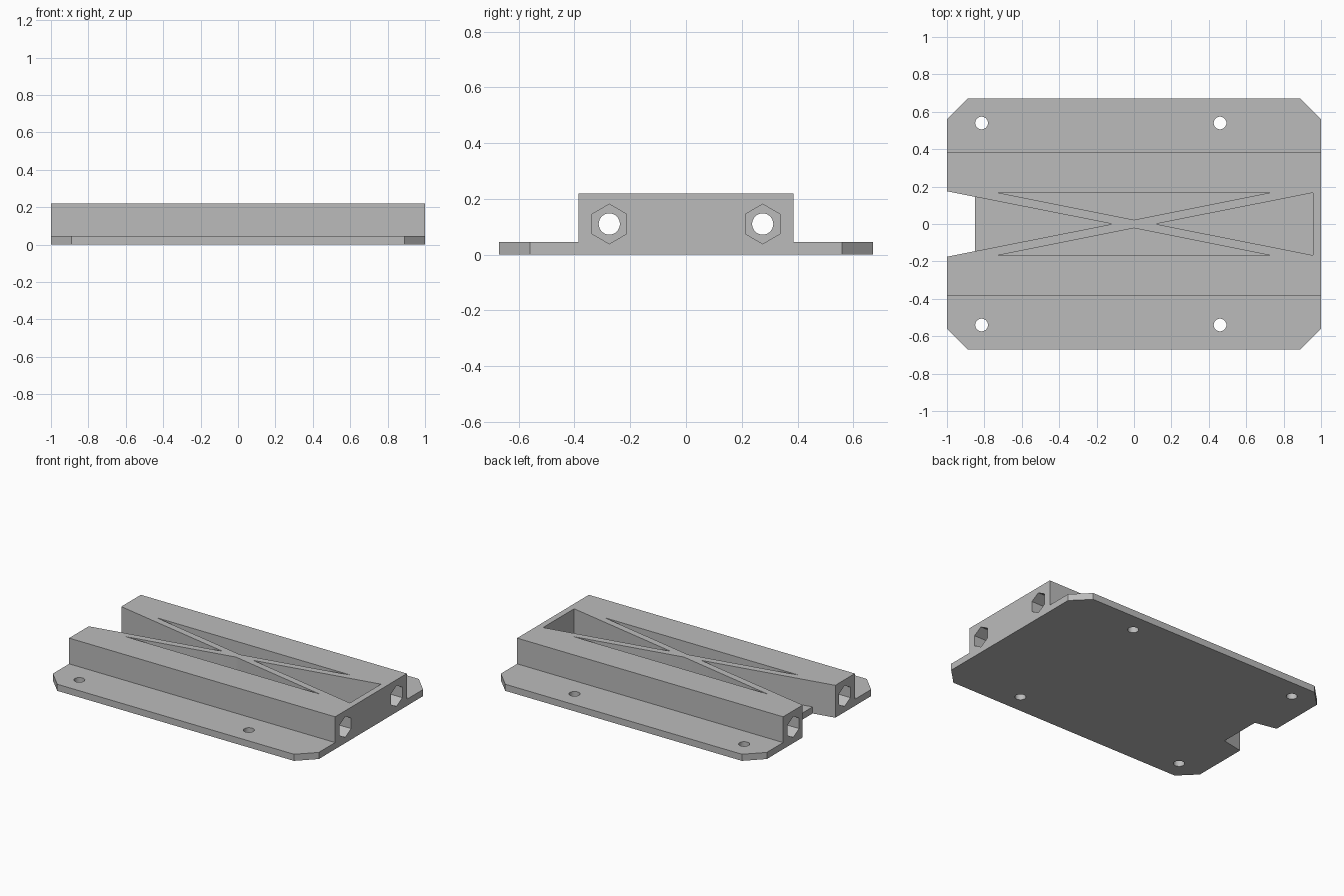
import bpy, math
from mathutils import Matrix, Vector

if "Cube" in bpy.data.objects:
    bpy.data.objects.remove(bpy.data.objects["Cube"])

GREY = (0.5, 0.5, 0.5, 1.0)
grey = bpy.data.materials.new("plain_grey")
grey.use_nodes = True
grey.diffuse_color = GREY
grey.node_tree.nodes["Principled BSDF"].inputs["Base Color"].default_value = GREY

FLOOR, TOP = 0.045, 0.22          # flange thickness, block height
HALF_Y, BLOCK_Y = 0.67, 0.385     # half widths of flange and block
ALONG_X = Matrix(((0, 0, 1), (1, 0, 0), (0, 1, 0))).to_4x4()  # outline in y, z


def prism(name, outline, low, high, turn=Matrix()):
    """Extrude a counter-clockwise outline from low to high."""
    n = len(outline)
    verts = [turn @ Vector((u, v, w)) for w in (low, high) for u, v in outline]
    faces = [list(range(n))[::-1], list(range(n, 2 * n))]
    faces += [(i, (i + 1) % n, (i + 1) % n + n, i + n) for i in range(n)]
    mesh = bpy.data.meshes.new(name)
    mesh.from_pydata(verts, [], faces)
    mesh.materials.append(grey)
    obj = bpy.data.objects.new(name, mesh)
    bpy.context.collection.objects.link(obj)
    return obj


def ring(u, v, radius, sides):
    """Regular polygon with a corner pointing up."""
    steps = [math.pi / 2 + math.tau * i / sides for i in range(sides)]
    return [(u + radius * math.cos(a), v + radius * math.sin(a)) for a in steps]


def flip(points, sx, sy):
    """Mirror an outline, keeping it counter-clockwise."""
    out = [(x * sx, y * sy) for x, y in points]
    return out if sx * sy > 0 else out[::-1]


# Body: block with a flange on each side
section = [(-HALF_Y, 0), (HALF_Y, 0), (HALF_Y, FLOOR), (BLOCK_Y, FLOOR),
           (BLOCK_Y, TOP), (-BLOCK_Y, TOP), (-BLOCK_Y, FLOOR), (-HALF_Y, FLOOR)]
body = prism("mounting_block", section, -1, 1, ALONG_X)
cutters = []


def cut(name, outline, low, high, turn=Matrix()):
    cutters.append(prism(name, outline, low, high, turn))


# Clipped flange corners
corner = [(0.89, 0.67), (1, 0.56), (1.2, 0.36), (1.2, 0.87), (0.69, 0.87)]
for sx in (-1, 1):
    for sy in (-1, 1):
        cut("corner_cutter", flip(corner, sx, sy), -0.1, 0.1)

# Triangular pockets that leave crossed ribs
slope = 0.175 / 0.885
end_y, notch_y = 0.175 + 0.1 * slope, 0.175 - 0.15 * slope
cut("closed_pocket", [(0.115, 0), (0.958, -0.167), (0.958, 0.167)], FLOOR, 0.4)
cut("open_pocket", [(-1.1, -end_y), (-0.115, 0), (-1.1, end_y)], FLOOR, 0.4)
for sy in (-1, 1):
    side = [(0, 0.022), (0.73, 0.168), (-0.73, 0.168)]
    cut("side_pocket", flip(side, 1, sy), FLOOR, 0.4)

# Notch through the floor at the open end
cut("floor_notch", [(-1.1, -end_y), (-0.85, -notch_y), (-0.85, notch_y),
                    (-1.1, end_y)], -0.1, 0.1)

for y in (-1, 1):
    # Screw holes in the flanges
    for x in (-0.815, 0.46):
        cut("screw_hole", ring(x, 0.54 * y, 0.034, 32), -0.1, 0.1)
    # Long rod bore with a hexagonal nut recess at each end
    cut("rod_bore", ring(0.275 * y, 0.11, 0.038, 32), -1.1, 1.1, ALONG_X)
    for low, high in ((-1.1, -0.9), (0.9, 1.1)):
        cut("nut_recess", ring(0.275 * y, 0.11, 0.071, 6), low, high, ALONG_X)

# Apply the cuts and discard the cutters
bpy.context.view_layer.objects.active = body
for cutter in cutters:
    mod = body.modifiers.new("cut", "BOOLEAN")
    mod.operation, mod.solver, mod.object = "DIFFERENCE", "EXACT", cutter
    bpy.ops.object.modifier_apply(modifier=mod.name)
    bpy.data.objects.remove(cutter)

bpy.ops.object.select_all(action="DESELECT")
body.select_set(True)
bpy.ops.object.shade_smooth_by_angle(angle=math.radians(30))
